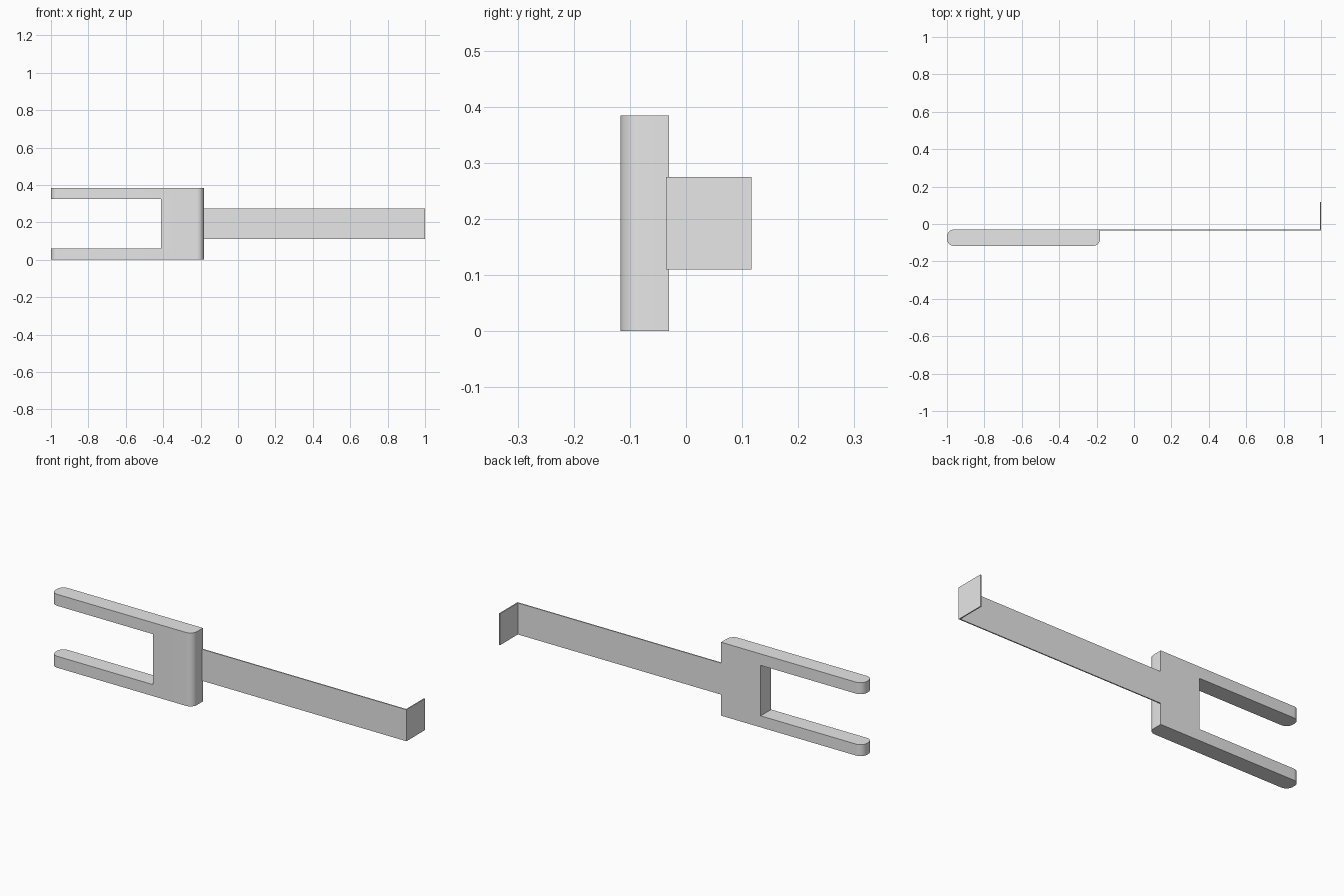
import bpy
import bmesh
from mathutils import Vector

default = bpy.data.objects.get("Cube")
if default:
    bpy.data.objects.remove(default, do_unlink=True)

grey = bpy.data.materials.new("light grey")
grey.use_nodes = True
colour = (0.8, 0.8, 0.8, 1)
grey.diffuse_color = colour
grey.node_tree.nodes["Principled BSDF"].inputs["Base Color"].default_value = colour


def extrude_outline(points, offset):
    """Closed solid from a planar outline swept along offset."""
    bm = bmesh.new()
    face = bm.faces.new([bm.verts.new(p) for p in points])
    swept = bmesh.ops.extrude_face_region(bm, geom=[face], use_keep_orig=True)
    moved = [v for v in swept["geom"] if isinstance(v, bmesh.types.BMVert)]
    bmesh.ops.translate(bm, verts=moved, vec=Vector(offset))
    bmesh.ops.recalc_face_normals(bm, faces=bm.faces)
    return bm


def finish(bm, name):
    mesh = bpy.data.meshes.new(name)
    bm.to_mesh(mesh)
    bm.free()
    mesh.materials.append(grey)
    obj = bpy.data.objects.new(name, mesh)
    bpy.context.collection.objects.link(obj)
    bpy.ops.object.select_all(action="DESELECT")
    obj.select_set(True)
    bpy.context.view_layer.objects.active = obj
    bpy.ops.object.shade_smooth_by_angle()
    return obj


# Forked body: U outline swept through its depth
left, slot, right = -1.0, -0.411, -0.182
front, back = -0.117, -0.03
top, prong = 0.384, 0.06
outline = [(left, 0), (right, 0), (right, top), (left, top),
           (left, top - prong), (slot, top - prong), (slot, prong), (left, prong)]
body = extrude_outline([(x, front, z) for x, z in outline], (0, back - front, 0))

# Round both prong tips and the front edge at the strip end
rounded = []
for edge in body.edges:
    a, b = (v.co for v in edge.verts)
    upright = abs(a.x - b.x) < 1e-4 and abs(a.y - b.y) < 1e-4
    tip = abs(a.x - left) < 1e-4
    front_corner = abs(a.x - right) < 1e-4 and abs(a.y - front) < 1e-4
    if upright and (tip or front_corner):
        rounded.append(edge)
bmesh.ops.bevel(body, geom=rounded, offset=0.037, offset_type="OFFSET",
                segments=8, profile=0.5, affect="EDGES")
finish(body, "forked_body")

# Thin strip with its end bent backwards
t = 0.006
bend = [(right, back - t), (1, back - t), (1, -front),
        (1 - t, -front), (1 - t, back), (right, back)]
strip = extrude_outline([(x, y, 0.11) for x, y in bend], (0, 0, 0.165))
finish(strip, "bent_strip")
